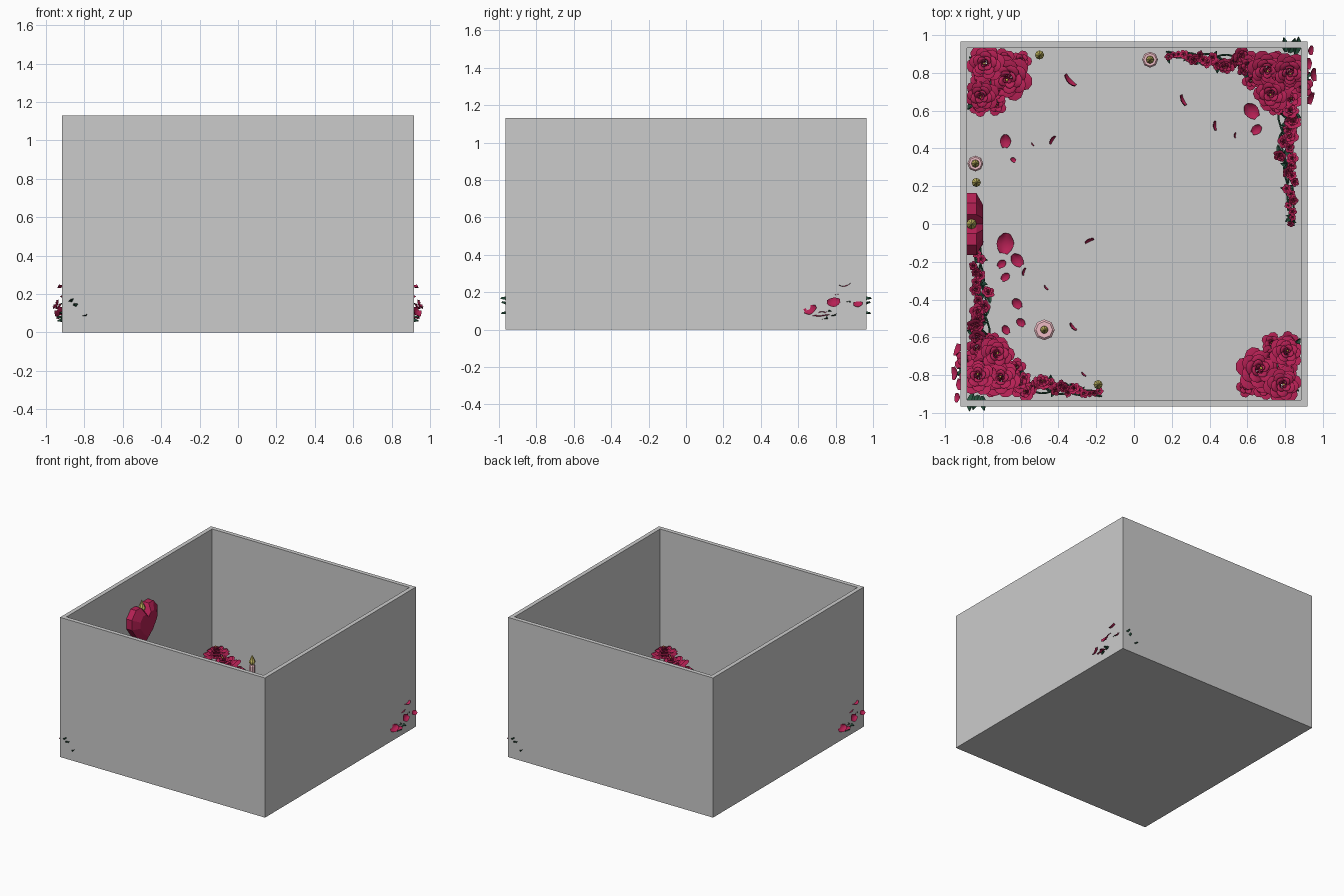
import bpy, bmesh, math, random
from mathutils import Matrix, Vector, Euler

if "Cube" in bpy.data.objects:
    bpy.data.objects.remove(bpy.data.objects["Cube"])

random.seed(4)
TAU = math.tau
FLOOR = 0.03


def mat(name, rgb):
    m = bpy.data.materials.new(name)
    m.diffuse_color = (*rgb, 1)
    m.use_nodes = True
    m.node_tree.nodes["Principled BSDF"].inputs["Base Color"].default_value = m.diffuse_color
    return m


RED = mat("crimson", (0.47, 0.015, 0.09))
GREEN = mat("leaf_green", (0.02, 0.09, 0.05))
PINK = mat("candle_pink", (0.85, 0.5, 0.55))
GOLD = mat("flame_gold", (0.55, 0.48, 0.12))
YELLOW = mat("pollen", (0.9, 0.7, 0.1))


def to_mesh(bm, name, mats, smooth=False):
    me = bpy.data.meshes.new(name)
    bm.to_mesh(me)
    bm.free()
    for m in mats:
        me.materials.append(m)
    for p in me.polygons:
        p.use_smooth = smooth
    return me


def add(name, me, loc=(0, 0, 0), rot=(0, 0, 0), s=1.0, twin=False):
    """Place a mesh; twin adds a copy turned half a turn about the centre."""
    M = Matrix.LocRotScale(Vector(loc), Euler(rot), Vector((s, s, s)))
    for T in ([Matrix(), Matrix.Rotation(math.pi, 4, 'Z')] if twin else [Matrix()]):
        o = bpy.data.objects.new(name, me)
        bpy.context.collection.objects.link(o)
        o.matrix_world = T @ M


def grid(bm, f, nu, nv):
    """Sheet of quads from f(u, v), u in -1..1, v in 0..1."""
    vs = [[bm.verts.new(f(2 * i / nu - 1, j / nv)) for i in range(nu + 1)] for j in range(nv + 1)]
    for j in range(nv):
        for i in range(nu):
            bm.faces.new((vs[j][i], vs[j][i + 1], vs[j + 1][i + 1], vs[j + 1][i]))


# open box: outer block, inset rim, floor pushed down
bm = bmesh.new()
bmesh.ops.create_cube(bm, size=1)
bmesh.ops.scale(bm, vec=(1.835, 1.93, 1.13), verts=bm.verts)
bmesh.ops.translate(bm, vec=(0, 0, 0.565), verts=bm.verts)
top = max(bm.faces, key=lambda f: f.calc_center_median().z)
bmesh.ops.inset_region(bm, faces=[top], thickness=0.048)
ret = bmesh.ops.extrude_discrete_faces(bm, faces=[top])
bmesh.ops.translate(bm, vec=(0, 0, FLOOR - 1.13), verts=ret["faces"][0].verts)
add("open_box", to_mesh(bm, "open_box", []))


# rose of unit radius: rings of cupped petals, wider and flatter outwards
def rose_mesh(name, rings):
    bm = bmesh.new()
    for k, (n, r0, r1, h, w) in enumerate(rings):
        for i in range(n):
            a0 = TAU * (i + 0.37 * k) / n

            def petal(u, v):
                a = a0 + u * w * (0.55 + 0.45 * math.sin(math.pi * min(v * 1.1, 1) * 0.75))
                edge = 1 - 0.22 * u * u * v
                r = (r0 + (r1 - r0) * v ** 1.4) * edge + 0.03 * u
                z = h * math.sin(v * 1.9) * (1 - 0.2 * u * u * v)
                return (r * math.cos(a), r * math.sin(a), z)
            grid(bm, petal, 4, 4)
    nf = len(bm.faces)
    bmesh.ops.create_icosphere(bm, subdivisions=1, radius=0.07,
                               matrix=Matrix.Translation((0, 0, rings[0][3])))
    bm.faces.ensure_lookup_table()
    for f in bm.faces[nf:]:
        f.material_index = 1
    return to_mesh(bm, name, [RED, YELLOW], True)


ROSE = rose_mesh("rose", [(3, 0.06, 0.2, 0.95, 1.1), (4, 0.1, 0.42, 0.92, 0.95),
                          (5, 0.14, 0.66, 0.8, 0.8), (6, 0.18, 0.86, 0.62, 0.65),
                          (6, 0.2, 1.05, 0.4, 0.62)])
BUD = rose_mesh("small_rose", [(3, 0.06, 0.3, 0.9, 1.1), (5, 0.12, 0.7, 0.75, 0.75),
                               (5, 0.15, 1.05, 0.45, 0.72)])

# leaf and loose petal, both unit length
bm = bmesh.new()
grid(bm, lambda u, v: (u * 0.24 * math.sin(math.pi * (0.06 + 0.94 * v)) ** 0.8 if v < 1 else u * 0.01,
                       v, 0.1 * abs(u) + 0.25 * v * (1 - v)), 2, 5)
LEAF = to_mesh(bm, "leaf", [GREEN])
bm = bmesh.new()
grid(bm, lambda u, v: (u * 0.42 * (0.25 + 0.75 * math.sin(math.pi * min(0.08 + v * 0.85, 1))), v - 0.5,
                       0.16 * u * u + 0.5 * (v - 0.5) ** 2), 4, 5)
PETAL = to_mesh(bm, "petal", [RED], True)


def leaves(x, y, z, n, size):
    for _ in range(n):
        add("leaf", LEAF, (x, y, z), (random.uniform(0, 0.6), random.uniform(-0.6, 0.6),
            random.uniform(0, TAU)), size * random.uniform(0.7, 1.2), True)


# corner clusters: (x, y, z, radius); each also appears in the opposite corner
big = [(0.70, 0.83, 0.13, 0.10), (0.82, 0.82, 0.16, 0.10), (0.74, 0.70, 0.12, 0.10),
       (-0.78, 0.85, 0.14, 0.10), (-0.65, 0.78, 0.10, 0.12), (-0.80, 0.69, 0.11, 0.09)]
small = [(0.885, 0.73, 0.06, 0.06), (0.61, 0.86, 0.07, 0.06), (0.83, 0.65, 0.07, 0.06),
         (0.62, 0.76, 0.06, 0.05), (0.81, 0.74, 0.15, 0.05), (0.75, 0.62, 0.06, 0.05),
         (0.76, 0.87, 0.05, 0.05), (-0.82, 0.62, 0.06, 0.055), (-0.73, 0.63, 0.06, 0.055),
         (-0.60, 0.86, 0.07, 0.055), (-0.72, 0.70, 0.10, 0.06), (-0.69, 0.87, 0.09, 0.06),
         (-0.82, 0.77, 0.12, 0.055)]
for x, y, z, r in big + small:
    add("rose", ROSE if r > 0.08 else BUD, (x, y, z),
        (random.uniform(-0.25, 0.25), random.uniform(-0.25, 0.25), random.uniform(0, TAU)), r, True)
for x, y in [(0.68, 0.82), (0.82, 0.78), (0.76, 0.70), (-0.78, 0.84), (-0.68, 0.78), (-0.8, 0.68)]:
    leaves(x, y, 0.07, 4, 0.1)

# petals and leaf tips poking through the walls
for loc, rot, s in [((0.94, 0.79, 0.14), (0.3, 1.0, 0.3), 0.07), ((0.915, 0.85, 0.235), (0.2, 0.5, 0.1), 0.06),
                    ((0.925, 0.67, 0.10), (0.6, 0.9, 0.2), 0.07), ((0.93, 0.92, 0.13), (0.1, 0.8, 0), 0.05)]:
    add("petal", PETAL, loc, rot, s, True)
for loc, rot, s in [((0.82, 0.91, 0.09), (0.6, 0.3, -0.2), 0.1), ((0.85, 0.90, 0.13), (0.4, 0.5, 0), 0.1),
                    ((0.80, 0.91, 0.07), (0.2, 0.4, 0.2), 0.08), ((0.87, 0.78, 0.06), (0.2, 0.4, -1.2), 0.08),
                    ((0.87, 0.72, 0.05), (0.1, 0.6, -1.0), 0.08), ((0.86, 0.82, 0.12), (0.3, 0.3, -0.7), 0.09)]:
    add("leaf", LEAF, loc, rot, s, True)


# tapering garlands running from the full corners along the walls
def garland(a, b, n):
    a, b = Vector(a), Vector(b)
    side = Vector((a.y - b.y, b.x - a.x, 0)).normalized()
    for k in range(3):
        cu = bpy.data.curves.new("garland_stem", 'CURVE')
        cu.dimensions = '3D'
        cu.bevel_depth, cu.bevel_resolution = 0.005, 0
        cu.materials.append(GREEN)
        sp = cu.splines.new('POLY')
        sp.points.add(14)
        for i, p in enumerate(sp.points):
            t = i / 14
            q = a.lerp(b, t) + side * 0.03 * (1 - 0.6 * t) * math.sin(9 * t + 2.1 * k)
            p.co = (q.x, q.y, q.z + 0.02 * math.cos(9 * t + 2.1 * k), 1)
        add("garland_stem", cu, twin=True)
    for i in range(n):
        t = (i + 0.5) / n
        q = a.lerp(b, t) + side * random.uniform(-0.05, 0.05) * (1 - 0.75 * t)
        q.x, q.y = min(q.x, 0.845), min(q.y, 0.895)
        r = (0.05 - 0.03 * t) * random.uniform(0.8, 1.1)
        add("garland_rose", BUD, q + Vector((0, 0, 0.02)), (random.uniform(-0.6, 0.6),
            random.uniform(-0.6, 0.6), random.uniform(0, TAU)), r, True)
        leaves(min(q.x, 0.83), min(q.y, 0.88), q.z, 2, 0.06 - 0.025 * t)


garland((0.62, 0.86, 0.08), (0.17, 0.90, 0.06), 17)
garland((0.79, 0.60, 0.08), (0.84, -0.01, 0.06), 20)

# scattered petals: (x, y, size, upright)
for x, y, s, up in [(-0.35, 0.75, .08, 1), (0.25, 0.65, .06, 1), (0.42, 0.52, .05, 1), (0.53, 0.47, .03, 1),
                    (0.65, 0.5, .06, 0), (0.62, 0.6, .09, 0), (-0.68, 0.44, .07, 0), (-0.44, 0.45, .05, 1),
                    (-0.64, 0.34, .03, 0), (-0.54, 0.42, .02, 1), (-0.68, -0.1, .11, 0), (-0.24, -0.08, .05, 1),
                    (-0.62, -0.19, .075, 0), (-0.7, -0.21, .05, 0), (-0.68, -0.28, .05, 0), (-0.59, -0.25, .04, 1),
                    (-0.47, -0.34, .03, 1), (-0.62, -0.42, .06, 0), (-0.68, -0.56, .05, 0), (-0.6, -0.52, .05, 0),
                    (-0.33, -0.55, .05, 1), (-0.27, -0.8, .03, 1)]:
    add("loose_petal", PETAL, (x, y, FLOOR + (0.35 * s if up else 0.005)),
        (0.15, 1.25 if up else random.uniform(-0.1, 0.1), random.uniform(-1, 1)), s)


# candles: eight-sided body, wick and teardrop flame
def lathe(name, profile, n, m):
    bm = bmesh.new()
    rings = [[bm.verts.new((r * math.cos(TAU * i / n), r * math.sin(TAU * i / n), z))
              for i in range(n)] for r, z in profile]
    for p, q in zip(rings, rings[1:]):
        for i in range(n):
            bm.faces.new((p[i], p[(i + 1) % n], q[(i + 1) % n], q[i]))
    bm.faces.new(rings[0][::-1])
    bm.faces.new(rings[-1])
    return to_mesh(bm, name, [m])


FLAME = lathe("flame", [(0.005, 0), (0.018, 0.012), (0.021, 0.024), (0.012, 0.045), (0.001, 0.07)], 8, GOLD)
for x, y, r, h in [(0.085, 0.87, 0.042, 0.17), (-0.84, 0.32, 0.042, 0.17), (-0.475, -0.56, 0.055, 0.14),
                   (-0.50, 0.895, 0.022, 0.12), (-0.835, 0.22, 0.022, 0.12), (-0.19, -0.85, 0.022, 0.12)]:
    add("candle", lathe("candle", [(r * 0.92, 0), (r, 0.01), (r, h - 0.01), (r * 0.8, h)], 8, PINK), (x, y, FLOOR))
    add("candle_flame", FLAME, (x, y, FLOOR + h - 0.003), s=1.15 if r < 0.03 else 1)

# faceted heart candle set into the left wall
half = [(0, 0.26), (0.05, 0.31), (0.11, 0.31), (0.165, 0.25), (0.165, 0.17), (0.09, 0.07), (0, 0)]
outline = half + [(-y, z) for y, z in half[-2:0:-1]]
bm = bmesh.new()
layers = []
for x, s in [(-0.055, 0.62), (-0.025, 1), (0.025, 1), (0.06, 0.62)]:
    layers.append([bm.verts.new((x, y * s, 0.17 + (z - 0.17) * s)) for y, z in outline])
for p, q in zip(layers, layers[1:]):
    for i in range(len(p)):
        j = (i + 1) % len(p)
        bm.faces.new((p[i], p[j], q[j], q[i]))
bm.faces.new(layers[0])
bm.faces.new(layers[-1])
bmesh.ops.recalc_face_normals(bm, faces=bm.faces)
add("heart_candle", to_mesh(bm, "heart_candle", [RED]), (-0.86, 0, 0.57))
add("heart_flame", FLAME, (-0.86, 0, 0.825), s=1.3)
